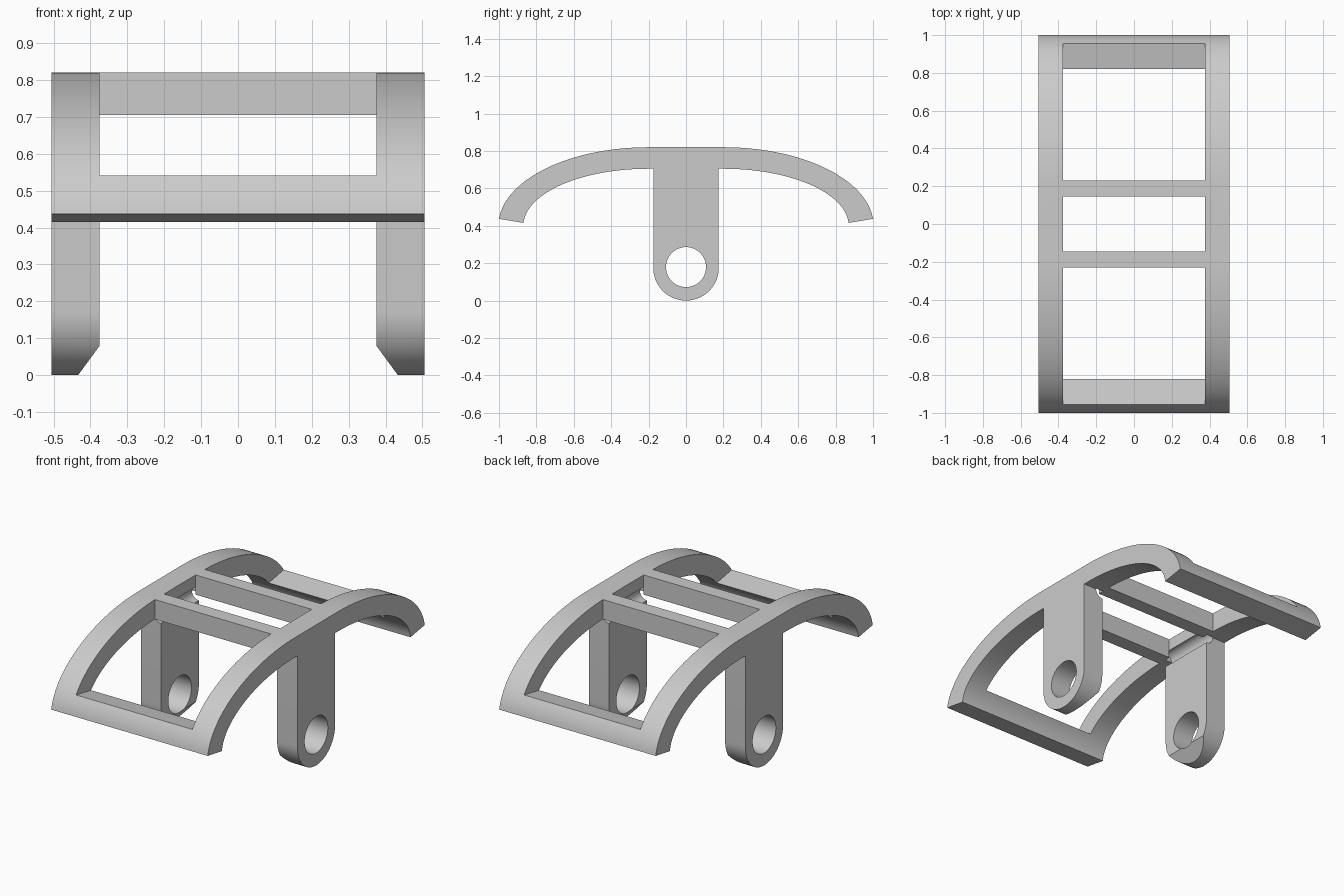
import bpy, bmesh, math
from math import sin, cos, pi
from mathutils import Matrix

cube = bpy.data.objects.get("Cube")
if cube:
    bpy.data.objects.remove(cube, do_unlink=True)

HALF_W, INNER_W = 0.505, 0.375      # outer and inner half widths
TOP, UNDER, BASE = 0.82, 0.705, 0.40  # arch top, arch underside, ellipse centre
LEG = 0.175                         # leg half width and foot radius

grey = bpy.data.materials.new("light_grey")
grey.use_nodes = True
grey.diffuse_color = (0.6, 0.6, 0.6, 1)
grey.node_tree.nodes["Principled BSDF"].inputs["Base Color"].default_value = (0.6, 0.6, 0.6, 1)


def prism(name, points, a, b, axis="X"):
    """Extrude a profile from a to b; points are (y, z) on X or (x, z) on Y."""
    bm = bmesh.new()
    place = (lambda p, d: (d, p[0], p[1])) if axis == "X" else (lambda p, d: (p[0], d, p[1]))
    face = bm.faces.new([bm.verts.new(place(p, a)) for p in points])
    out = bmesh.ops.extrude_face_region(bm, geom=[face])
    shift = (b - a, 0, 0) if axis == "X" else (0, b - a, 0)
    moved = [g for g in out["geom"] if isinstance(g, bmesh.types.BMVert)]
    bmesh.ops.translate(bm, verts=moved, vec=shift)
    bmesh.ops.recalc_face_normals(bm, faces=bm.faces)
    mesh = bpy.data.meshes.new(name)
    bm.to_mesh(mesh)
    bm.free()
    obj = bpy.data.objects.new(name, mesh)
    bpy.context.collection.objects.link(obj)
    mesh.materials.append(grey)
    return obj


def arc(cx, cz, rx, rz, start, end, n):
    return [(cx + rx * cos(start + (end - start) * i / n),
             cz + rz * sin(start + (end - start) * i / n)) for i in range(n + 1)]


def cut(target, cutter):
    mod = target.modifiers.new("cut", "BOOLEAN")
    mod.operation, mod.solver, mod.object = "DIFFERENCE", "EXACT", cutter
    cutter.hide_render = True
    bpy.context.view_layer.objects.active = target
    bpy.ops.object.modifier_apply(modifier=mod.name)
    bpy.data.objects.remove(cutter, do_unlink=True)


# Side profile: outer curve, inner curve, leg with round foot
outer = arc(0.2, BASE, 0.803, TOP - BASE, 0.088, pi / 2, 32)
inner = arc(0.2, BASE, 0.67, UNDER - BASE, pi / 2, 0.05, 32)
foot = arc(0, LEG, LEG, LEG, -pi, 0, 32)
flip = lambda pts: [(-y, z) for y, z in reversed(pts)]
profile = outer + flip(outer) + flip(inner) + [(-LEG, UNDER)] + foot + [(LEG, UNDER)] + inner
frame = prism("arched_frame", profile, -HALF_W, HALF_W)

# Pivot holes through both legs
cut(frame, prism("hole_cutter", arc(0, 0.179, 0.107, 0.107, 0, 2 * pi * 47 / 48, 47), -1, 1))

# Space between the legs, and the window between the crossbars
cut(frame, prism("leg_gap", [(-0.2, -0.1), (0.2, -0.1), (0.2, UNDER), (-0.2, UNDER)],
                 -INNER_W, INNER_W))
cut(frame, prism("middle_window", [(-0.145, 0.6), (0.145, 0.6), (0.145, 1), (-0.145, 1)],
                 -INNER_W, INNER_W))

# Large windows in the curved ends, with slanted lower edges
window = [(0.23, 0.5), (0.73, 0.5), (1.09, 0.564), (1.09, 1), (0.23, 1)]
for pts in (window, flip(window)):
    cut(frame, prism("end_window", pts, -INNER_W, INNER_W))

# Inner foot chamfers and small round grooves at the leg tops
for s in (-1, 1):
    bevel = [(s * 0.36, 0.1), (s * 0.448, -0.02), (s * 0.36, -0.02)]
    cut(frame, prism("foot_chamfer", bevel, -0.3, 0.3, "Y"))
    groove = arc(s * INNER_W, UNDER, 0.045, 0.045, -s * pi / 2, s * pi / 2, 16)
    if s < 0:
        groove = arc(-INNER_W, UNDER, 0.045, 0.045, pi / 2, 3 * pi / 2, 16)
    cut(frame, prism("leg_groove", groove, -0.18, 0.18, "Y"))

# Smooth curves, sharp edges
bpy.ops.object.select_all(action="DESELECT")
frame.select_set(True)
bpy.context.view_layer.objects.active = frame
bpy.ops.object.shade_smooth_by_angle(angle=math.radians(30))
